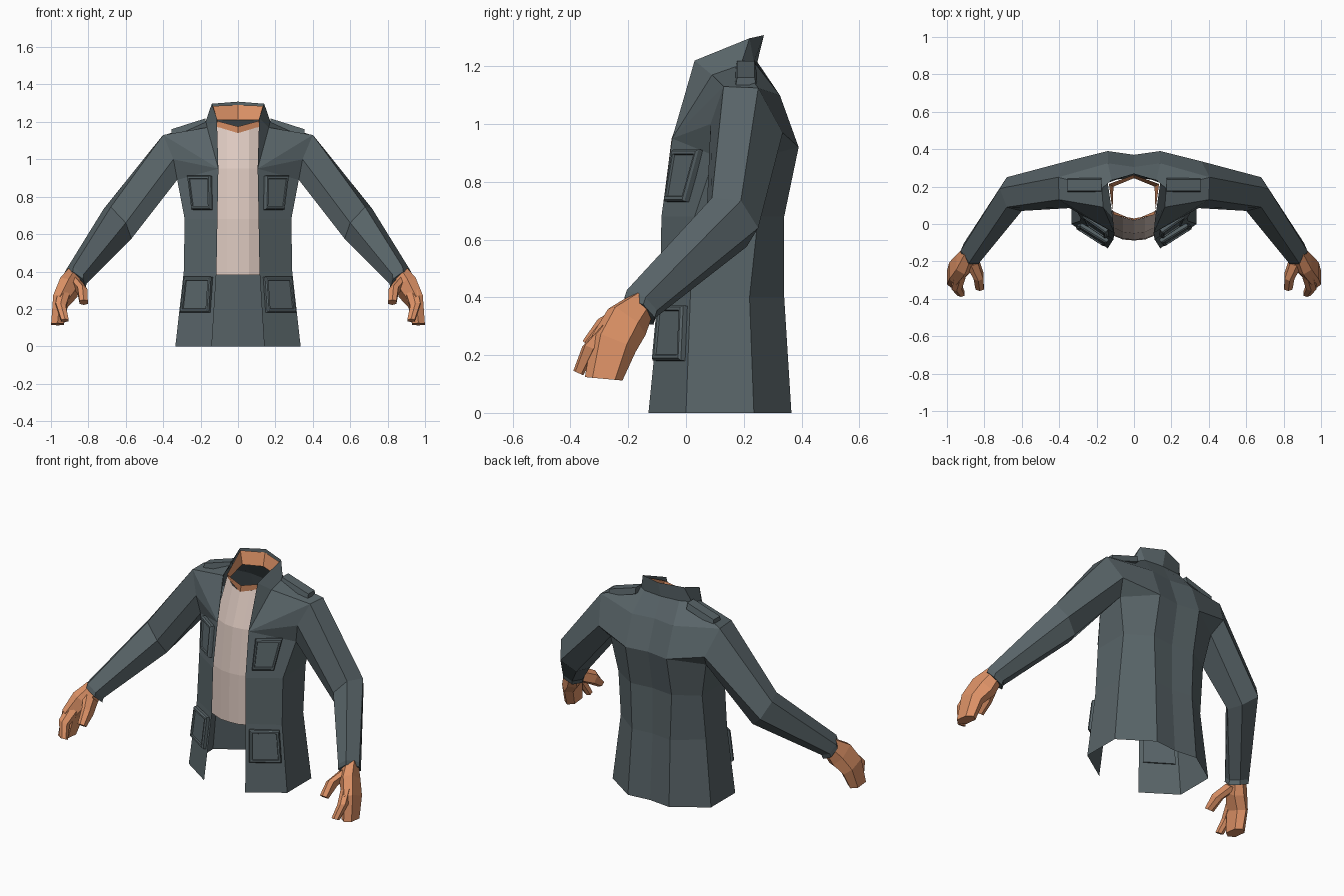
import bpy, bmesh
from mathutils import Vector as V

if "Cube" in bpy.data.objects:
    bpy.data.objects.remove(bpy.data.objects["Cube"])


def material(name, rgb):
    m = bpy.data.materials.new(name)
    m.diffuse_color = (*rgb, 1)
    m.use_nodes = True
    m.node_tree.nodes["Principled BSDF"].inputs["Base Color"].default_value = m.diffuse_color
    return m


cloth = material("slate cloth", (0.098, 0.127, 0.138))
skin = material("skin", (0.73, 0.29, 0.135))
shirt_mat = material("pale shirt", (0.73, 0.59, 0.53))


def build(name, faces, mat, ref=None):
    """Mesh from faces given as corner points, welded, then mirrored across x."""
    bm = bmesh.new()
    for f in faces:
        bm.faces.new([bm.verts.new(p) for p in f])
    bmesh.ops.remove_doubles(bm, verts=bm.verts[:], dist=0.0005)
    bmesh.ops.recalc_face_normals(bm, faces=bm.faces[:])
    if ref:  # open sheets: face away from an inner point
        r = V(ref)
        if sum(f.normal.dot(f.calc_center_median() - r) * f.calc_area() for f in bm.faces) < 0:
            bmesh.ops.reverse_faces(bm, faces=bm.faces[:])
    me = bpy.data.meshes.new(name)
    bm.to_mesh(me)
    bm.free()
    me.materials.append(mat)
    ob = bpy.data.objects.new(name, me)
    bpy.context.collection.objects.link(ob)
    mod = ob.modifiers.new("mirror", 'MIRROR')
    mod.use_clip = True
    return ob


def bridge(r0, r1, closed=True):
    n = len(r0)
    return [(r0[i], r0[(i + 1) % n], r1[(i + 1) % n], r1[i]) for i in range(n if closed else n - 1)]


def loft(rings, closed=True):
    out = []
    for a, b in zip(rings, rings[1:]):
        out += bridge(a, b, closed)
    return out


# Jacket body rows: front edge, front side, rear side, back, back centre
rows = [
    [(.14, -.13, 0), (.335, 0, 0), (.335, .235, 0), (.14, .365, 0), (0, .35, 0)],
    [(.115, -.09, .4), (.29, .015, .4), (.29, .22, .4), (.13, .34, .4), (0, .325, .4)],
    [(.11, -.085, .68), (.285, .03, .68), (.285, .25, .68), (.14, .34, .68), (0, .325, .68)],
    [(.105, -.048, .95), (.325, .1, .89), (.325, .27, .89), (.14, .39, .92), (0, .37, .92)],
]
a3, b3, c3, d3, e3 = rows[3]
tf, tb, bk, fr = (.40, .13, 1.13), (.405, .25, 1.125), (.36, .335, .97), (.345, .085, 1.0)
d4, e4 = (.14, .325, 1.1), (0, .305, 1.1)
n1, n2, n3, n4 = (.165, .09, 1.17), (.172, .19, 1.205), (.12, .235, 1.215), (0, .247, 1.215)

jacket = loft(rows, closed=False)
jacket += [(a3, b3, fr), (a3, fr, tf), (a3, tf, n1), (n1, tf, tb, n2),
           (c3, d3, bk), (d3, d4, tb, bk), (d4, n3, n2, tb), (d3, e3, e4, d4), (d4, e4, n4, n3)]

# Sleeves
shoulder = [tf, tb, bk, c3, b3, fr]
elbow = [(.68, .09, .745), (.718, .19, .735), (.68, .25, .64), (.60, .21, .575), (.57, .12, .575), (.60, .07, .66)]
wrist = [(.88, -.205, .425), (.925, -.14, .40), (.908, -.1, .355), (.85, -.105, .33), (.81, -.15, .335), (.825, -.205, .385)]
cuff = [tuple(V(p) + V((.004, -.008, -.025))) for p in wrist]
mid = sum((V(p) for p in cuff), V()) / 6
inner = [tuple(mid + (V(p) - mid) * .7) for p in cuff]
jacket += loft([shoulder, elbow, wrist, cuff, inner]) + [tuple(inner)]
build("jacket", jacket, cloth, (0, .14, .7))

# Collar with lapel point
k, s, s2 = (.113, .03, 1.22), (.14, .22, 1.297), (0, .27, 1.308)
build("collar", [(a3, n1, k), (n1, n2, s, k), (n2, n3, s), (n3, n4, s2, s)], cloth, (0, .14, 1.2))

# Neck band
top = [(0, .263, 1.29), (.134, .214, 1.285), (.11, .05, 1.205), (0, .03, 1.175)]
low = [(0, .245, 1.21), (.11, .2, 1.21), (.115, .07, 1.17), (0, .02, 1.135)]
build("neck", bridge(top, low, closed=False), skin, (0, .14, 1.2))

# Shirt front
shirt_rows = [
    [(0, -.088, .38), (.06, -.083, .38), (.15, -.045, .38)],
    [(0, -.084, .68), (.06, -.078, .68), (.15, -.04, .68)],
    [(0, -.05, .95), (.06, -.043, .95), (.15, 0, .95)],
    [(0, .02, 1.14), (.06, .035, 1.158), (.13, .08, 1.18)],
]
build("shirt", loft(shirt_rows, closed=False), shirt_mat, (0, .3, .7))


# Pockets laid on the slanted front panel
def column(i, z):
    for lo, hi in zip(rows, rows[1:]):
        p, q = V(lo[i]), V(hi[i])
        if z <= q.z or hi is rows[-1]:
            return p.lerp(q, (z - p.z) / (q.z - p.z))


def pocket(name, z0, z1, t0, t1):
    c = [column(0, z).lerp(column(1, z), t) for z, t in ((z0, t0), (z0, t1), (z1, t1), (z1, t0))]
    n = (c[1] - c[0]).cross(c[3] - c[0]).normalized()
    m = sum(c, V()) / 4
    rings = [[m + (p - m) * f + n * d for p in c]
             for f, d in ((1, -.008), (1, .018), (.93, .026), (.82, .026), (.79, .018))]
    build(name, loft(rings) + [rings[-1], rings[0]], cloth)


pocket("chest_pocket", .73, .91, .15, .70)
pocket("hip_pocket", .18, .37, .10, .92)


# Shoulder straps
def strap_ring(x, z, h):
    return [(x, .17, z - .02), (x, .245, z - .02), (x, .238, z + h), (x, .177, z + h)]


strap = [strap_ring(.175, 1.2, .018), strap_ring(.355, 1.143, .018)]
build("shoulder_strap", loft(strap) + [strap[0], strap[1]], cloth)


# Hands: six-sided sections (centre, thickness, width)
def limb(name, sections):
    rings = []
    for c, a, b in sections:
        c, a, b = V(c), V(a), V(b)
        rings.append([c + a + b * .6, c + b, c - a + b * .6, c - a - b * .6, c - b, c + a - b * .6])
    build(name, loft(rings) + [rings[0], rings[-1]], skin)


limb("palm_and_fingers", [
    ((.87, -.145, .385), (.038, 0, .012), (0, .035, -.03)),
    ((.905, -.205, .315), (.045, 0, .025), (0, .065, -.045)),
    ((.95, -.25, .24), (.038, 0, .015), (0, .075, -.03)),
    ((.965, -.285, .118), (.034, 0, 0), (0, .065, -.006)),
])
limb("index_finger", [
    ((.93, -.275, .28), (.03, 0, .012), (0, .022, -.02)),
    ((.948, -.335, .22), (.027, 0, .008), (0, .024, -.01)),
    ((.925, -.373, .138), (.02, 0, 0), (0, .017, -.008)),
])
limb("thumb", [
    ((.87, -.19, .34), (.035, 0, .01), (0, .035, -.03)),
    ((.832, -.275, .295), (.026, 0, .006), (0, .03, -.03)),
    ((.825, -.34, .235), (.022, 0, 0), (0, .018, -.014)),
])
